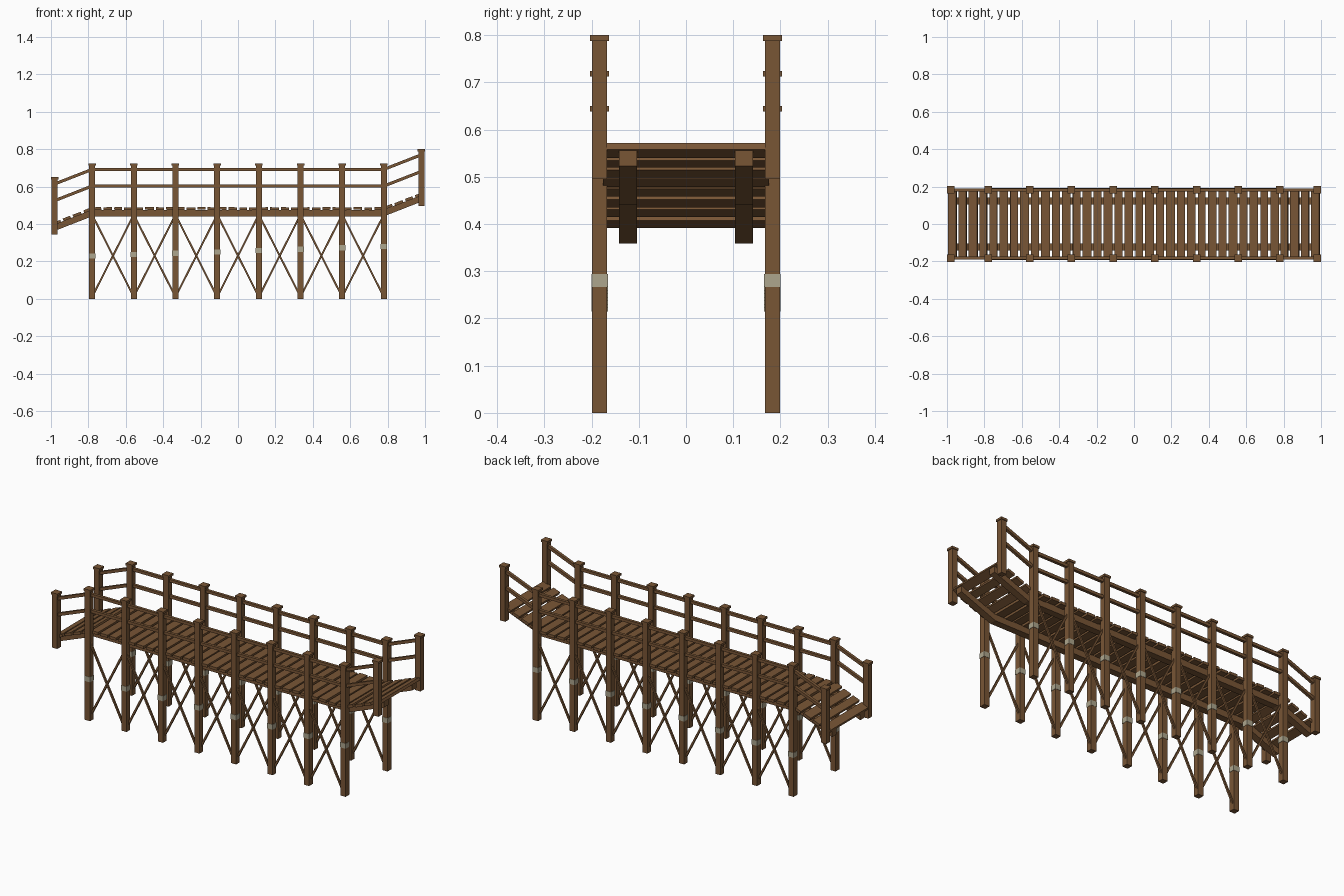
import bpy, bmesh, math, random
from mathutils import Vector, Matrix

if "Cube" in bpy.data.objects:
    bpy.data.objects.remove(bpy.data.objects["Cube"])

random.seed(4)


def material(name, rgb):
    m = bpy.data.materials.new(name)
    m.diffuse_color = (*rgb, 1)
    m.use_nodes = True
    m.node_tree.nodes["Principled BSDF"].inputs["Base Color"].default_value = m.diffuse_color
    return m


WOOD = material("brown wood", (0.19, 0.092, 0.036))
ROPE = material("pale rope", (0.42, 0.38, 0.27))

POST_X = [-0.78 + i * 1.56 / 7 for i in range(8)]   # trestle posts
END_X, POST_Y, SLOPE = 0.98, 0.183, 0.39


def lift(x):
    """Height change of the deck: falls on the left ramp, rises on the right."""
    return SLOPE * (x - max(-0.78, min(0.78, x)))


def finish(name, bm, mat):
    bmesh.ops.recalc_face_normals(bm, faces=bm.faces)
    me = bpy.data.meshes.new(name)
    bm.to_mesh(me)
    bm.free()
    me.materials.append(mat)
    ob = bpy.data.objects.new(name, me)
    bpy.context.collection.objects.link(ob)
    return ob


def add_box(bm, center, size, rot=None):
    mat = Matrix.Translation(center) @ (rot or Matrix()) @ Matrix.Diagonal((*size, 1))
    bmesh.ops.create_cube(bm, size=1, matrix=mat)


def add_bar(bm, a, b, depth, thick):
    """Bar between two points lying in a plane of constant y."""
    a, b = Vector(a), Vector(b)
    d = b - a
    rot = Matrix.Rotation(-math.atan2(d.z, d.x), 4, 'Y')
    add_box(bm, (a + b) / 2, (d.length, depth, thick), rot)


def add_profile(bm, pts, y, width):
    """Outline in x-z extruded along y."""
    face = bm.faces.new([bm.verts.new((px, y - width / 2, pz)) for px, pz in pts])
    ext = bmesh.ops.extrude_face_region(bm, geom=[face])
    verts = [v for v in ext["geom"] if isinstance(v, bmesh.types.BMVert)]
    bmesh.ops.translate(bm, verts=verts, vec=(0, width, 0))


for side, label in ((-1, "front"), (1, "back")):
    y = side * POST_Y

    # posts with flat caps; the end posts hang beside the ramps
    posts, caps, bands = bmesh.new(), bmesh.new(), bmesh.new()
    spans = [(x, 0, 0.724) for x in POST_X]
    spans += [(-END_X, 0.345, 0.65), (END_X, 0.495, 0.80)]
    for x, lo, hi in spans:
        add_box(posts, (x, y, (lo + hi - 0.012) / 2), (0.032, 0.032, hi - lo - 0.012))
        add_box(caps, (x, y, hi - 0.006), (0.04, 0.04, 0.012))

    # rope bands, each a little higher than the last
    for i, x in enumerate(POST_X):
        add_box(bands, (x, y, 0.229 + i * 0.0073), (0.035, 0.035, 0.028))
    finish(label + "_posts", posts, WOOD)
    finish(label + "_post_caps", caps, WOOD)
    finish(label + "_rope_bands", bands, ROPE)

    # two handrails following the deck
    rails = bmesh.new()
    path = [-END_X] + POST_X + [END_X]
    for z in (0.692, 0.603):
        for a, b in zip(path, path[1:]):
            add_bar(rails, (a, y, z + lift(a)), (b, y, z + lift(b)), 0.016, 0.016)
    finish(label + "_handrails", rails, WOOD)

    # crossed braces in each bay
    braces = bmesh.new()
    for a, b in zip(POST_X, POST_X[1:]):
        add_bar(braces, (a, y - 0.005, 0.45), (b, y - 0.005, 0.01), 0.01, 0.01)
        add_bar(braces, (a, y + 0.005, 0.01), (b, y + 0.005, 0.45), 0.01, 0.01)
    finish(label + "_cross_braces", braces, WOOD)

    # bent stringer beam under the deck
    beam = bmesh.new()
    bend = [-0.99, -0.78, 0.78, 0.99]
    outline = [(x, 0.441 + lift(x)) for x in bend]
    outline += [(x, 0.476 + lift(x)) for x in reversed(bend)]
    add_profile(beam, outline, side * 0.123, 0.038)
    finish(label + "_stringer", beam, WOOD)

# deck planks: four per bay and four on each ramp, slightly uneven
planks = bmesh.new()
plank_x = [-0.78 + (i + 0.5) * 1.56 / 28 for i in range(28)]
plank_x += [s * (0.805 + i * 0.055) for s in (-1, 1) for i in range(4)]
for i, x in enumerate(plank_x):
    tilt = math.atan(SLOPE) if abs(x) > 0.78 else 0
    rot = Matrix.Rotation(-tilt + random.uniform(-0.03, 0.03), 4, 'Y')
    width = 0.047 if i % 2 else 0.042
    length = 0.356 + random.uniform(-0.006, 0.006)
    z = 0.482 + lift(x) + random.uniform(-0.001, 0.002)
    add_box(planks, (x, 0, z), (width, length, 0.015), rot)
finish("deck_planks", planks, WOOD)
